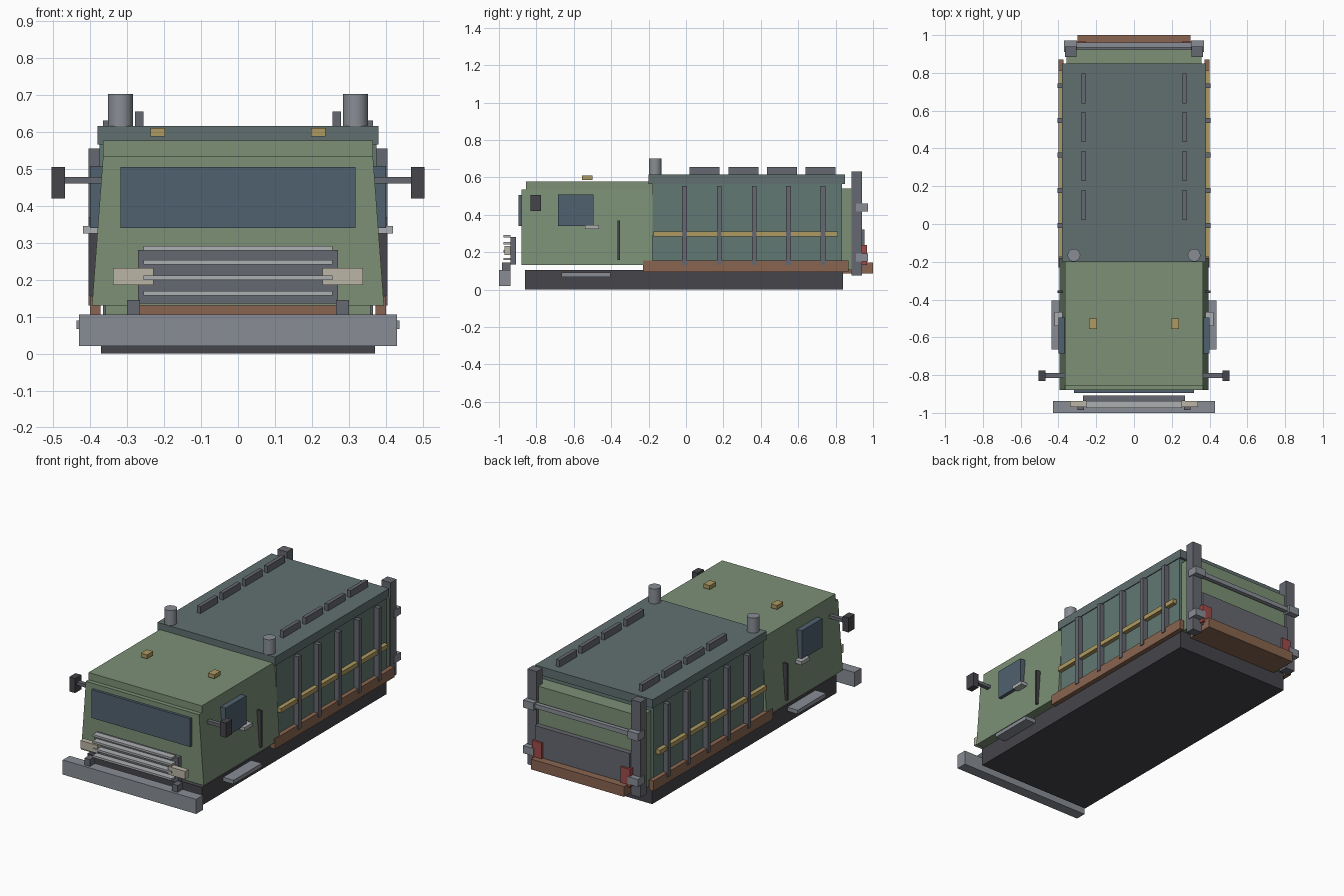
import bpy, bmesh

if "Cube" in bpy.data.objects:
    bpy.data.objects.remove(bpy.data.objects["Cube"])

COLORS = {
    "green": (0.20, 0.28, 0.18), "teal": (0.12, 0.19, 0.17), "roof_grey": (0.12, 0.16, 0.16),
    "dark": (0.06, 0.06, 0.07), "steel": (0.25, 0.27, 0.30), "rib": (0.13, 0.14, 0.16),
    "glass": (0.08, 0.12, 0.16), "rust": (0.25, 0.13, 0.08), "yellow": (0.42, 0.32, 0.12),
    "lamp": (0.50, 0.46, 0.38), "red": (0.35, 0.07, 0.07), "chrome": (0.42, 0.43, 0.44),
}
MATS = {}
for key, rgb in COLORS.items():
    MATS[key] = bpy.data.materials.new(key)
    MATS[key].diffuse_color = (*rgb, 1)


def finish(name, bm, color):
    bmesh.ops.recalc_face_normals(bm, faces=bm.faces)
    mesh = bpy.data.meshes.new(name)
    bm.to_mesh(mesh)
    bm.free()
    mesh.materials.append(MATS[color])
    ob = bpy.data.objects.new(name, mesh)
    bpy.context.collection.objects.link(ob)
    return ob


def box(name, color, x, y, z):
    """Box from (min, max) ranges along each axis."""
    bm = bmesh.new()
    bmesh.ops.create_cube(bm, size=1)
    for v in bm.verts:
        v.co = [(r[0] + r[1]) / 2 + c * (r[1] - r[0]) for c, r in zip(v.co, (x, y, z))]
    return finish(name, bm, color)


def pair(name, color, x, y, z):
    """Box on the right plus its mirror image on the left."""
    box(name + "_right", color, x, y, z)
    box(name + "_left", color, (-x[1], -x[0]), y, z)


# Chassis and front bumper
box("chassis", "dark", (-0.37, 0.37), (-0.86, 0.84), (0, 0.105))
box("front_bumper", "steel", (-0.43, 0.43), (-1.0, -0.937), (0.02, 0.105))
pair("bumper_bracket", "rib", (0.265, 0.30), (-0.985, -0.937), (0.10, 0.145))

# Cab: tapered prism with a roof cap
bm = bmesh.new()
prof = [(-0.395, 0.13), (0.395, 0.13), (0.365, 0.535), (-0.365, 0.535)]
face = bm.faces.new([bm.verts.new((x, -0.88, z)) for x, z in prof])
ext = bmesh.ops.extrude_face_region(bm, geom=[face])
bmesh.ops.translate(bm, vec=(0, 0.70, 0),
                    verts=[g for g in ext["geom"] if isinstance(g, bmesh.types.BMVert)])
if face.is_valid and not all(len(e.link_faces) == 2 for e in face.edges):
    bm.faces.remove(face)
bmesh.ops.holes_fill(bm, edges=bm.edges)
finish("cab", bm, "green")
box("cab_roof", "green", (-0.365, 0.365), (-0.855, -0.18), (0.535, 0.577))
box("windshield", "glass", (-0.318, 0.318), (-0.895, -0.87), (0.34, 0.505))
pair("side_window", "glass", (0.36, 0.40), (-0.685, -0.495), (0.34, 0.508))
pair("door_handle", "chrome", (0.375, 0.42), (-0.54, -0.465), (0.325, 0.345))
pair("door_seam", "dark", (0.37, 0.405), (-0.365, -0.352), (0.157, 0.37))
pair("side_step", "steel", (0.36, 0.437), (-0.665, -0.405), (0.067, 0.09))
pair("mirror_arm", "rib", (0.36, 0.475), (-0.815, -0.79), (0.46, 0.478))
pair("mirror", "dark", (0.468, 0.505), (-0.832, -0.775), (0.42, 0.505))
pair("roof_marker", "yellow", (0.197, 0.237), (-0.557, -0.50), (0.587, 0.61))

# Grille and headlights
box("grille_panel", "rib", (-0.27, 0.27), (-0.938, -0.908), (0.135, 0.28))
for i, z in enumerate((0.163, 0.205, 0.247, 0.285)):
    box(f"grille_bar_{i + 1}", "chrome", (-0.255, 0.255), (-0.975, -0.937), (z - 0.006, z + 0.006))
pair("headlight", "lamp", (0.228, 0.338), (-0.97, -0.938), (0.185, 0.232))

# Cargo box with roof, ribs, stripe and lower rails
box("cargo_body", "teal", (-0.375, 0.375), (-0.18, 0.835), (0.13, 0.57))
box("cargo_roof", "roof_grey", (-0.38, 0.38), (-0.20, 0.85), (0.565, 0.615))
for i, y in enumerate((-0.008, 0.178, 0.365, 0.548, 0.732)):
    pair(f"side_rib_{i + 1}", "rib", (0.37, 0.405), (y - 0.013, y + 0.013), (0.13, 0.555))
pair("side_stripe", "yellow", (0.37, 0.40), (-0.175, 0.812), (0.285, 0.311))
pair("lower_rail", "rust", (0.372, 0.40), (-0.23, 0.87), (0.095, 0.155))
for i, y in enumerate((0.10, 0.307, 0.513, 0.718)):
    pair(f"roof_rib_{i + 1}", "rib", (0.256, 0.278), (y - 0.08, y + 0.08), (0.61, 0.655))

# Exhaust stacks
for side, sx in (("right", 1), ("left", -1)):
    bpy.ops.mesh.primitive_cylinder_add(vertices=16, radius=0.034, depth=0.14,
                                        location=(sx * 0.318, -0.165, 0.632))
    ob = bpy.context.object
    ob.name = "exhaust_" + side
    ob.data.materials.append(MATS["steel"])
    bpy.ops.object.shade_smooth_by_angle()

# Rear wall, corner posts, tailgate, lights and step
box("rear_wall", "green", (-0.358, 0.358), (0.835, 0.925), (0.105, 0.54))
pair("rear_post", "rib", (0.305, 0.365), (0.885, 0.94), (0.075, 0.63))
for name, z in (("upper", 0.438), ("lower", 0.172)):
    pair(f"{name}_hinge", "steel", (0.302, 0.37), (0.91, 0.972), (z - 0.022, z + 0.022))
box("rear_crossbar", "steel", (-0.31, 0.31), (0.935, 0.96), (0.425, 0.45))
box("tailgate", "rib", (-0.305, 0.305), (0.92, 0.955), (0.12, 0.322))
pair("tail_light", "red", (0.255, 0.315), (0.935, 0.967), (0.13, 0.237))
box("rear_step", "rust", (-0.30, 0.30), (0.832, 1.0), (0.085, 0.145))

for m in bpy.data.materials:
    if m.users and not m.is_grease_pencil:
        m.use_nodes = True
        m.node_tree.nodes["Principled BSDF"].inputs["Base Color"].default_value = m.diffuse_color
